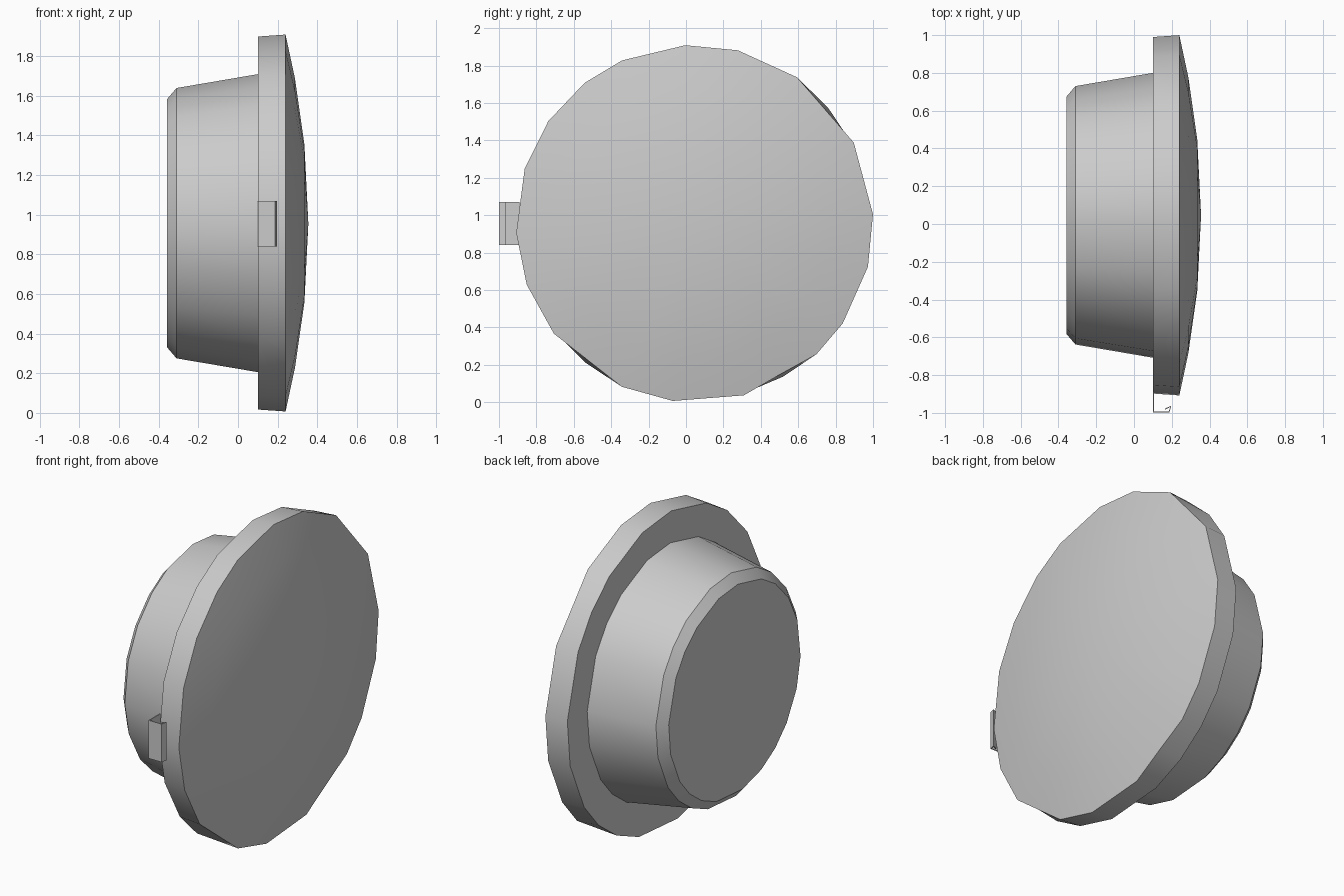
import bpy, bmesh
from math import sin, cos, radians

if "Cube" in bpy.data.objects:
    bpy.data.objects.remove(bpy.data.objects["Cube"], do_unlink=True)

grey = bpy.data.materials.new("light grey")
grey.use_nodes = True
colour = (0.6, 0.6, 0.6, 1)
grey.diffuse_color = colour
grey.node_tree.nodes["Principled BSDF"].inputs["Base Color"].default_value = colour

CY, CZ = 0.046, 0.955
# Uneven facets; the front rim skips a few of them with straight chords
ANGLES = [3, 27, 41, 55, 76, 93, 114, 128, 145, 162, 183, 200, 218, 232,
          246, 263, 286, 300, 313, 326, 346]
CHORDS = {41, 232, 300}


def finish(name, bm):
    bmesh.ops.recalc_face_normals(bm, faces=bm.faces)
    mesh = bpy.data.meshes.new(name)
    bm.to_mesh(mesh)
    bm.free()
    mesh.materials.append(grey)
    obj = bpy.data.objects.new(name, mesh)
    bpy.context.collection.objects.link(obj)
    return obj


def smooth(obj, angle):
    bpy.ops.object.select_all(action="DESELECT")
    obj.select_set(True)
    bpy.context.view_layer.objects.active = obj
    bpy.ops.object.shade_smooth_by_angle(angle=radians(angle))


def lathe(name, profile, apex=None, cap_back=False):
    """Turn (x, radius) rings about the x axis, closing the ends on request."""
    bm = bmesh.new()
    rings = []
    for x, radius in profile:
        ring = []
        for a in ANGLES:
            r = radius * (cos(radians(14)) if a in CHORDS and x > 0.2 else 1)
            t = radians(a)
            ring.append(bm.verts.new((x, CY + r * cos(t), CZ + r * sin(t))))
        rings.append(ring)
    n = len(ANGLES)
    for a, b in zip(rings, rings[1:]):
        for i in range(n):
            j = (i + 1) % n
            bm.faces.new((a[i], a[j], b[j], b[i]))
    if cap_back:
        bm.faces.new(rings[0])
    if apex is not None:
        tip = bm.verts.new((apex, CY, CZ))
        for i in range(n):
            bm.faces.new((rings[-1][i], rings[-1][(i + 1) % n], tip))
    obj = finish(name, bm)
    smooth(obj, 32)
    return obj


# Tapered drum with a chamfered back
lathe("rear_drum", [(-0.357, 0.63), (-0.31, 0.685), (0.10, 0.755)], cap_back=True)

# Wide lid with a shallow domed face
lathe("domed_lid", [(0.10, 0.755), (0.10, 0.945), (0.24, 0.955),
                    (0.288, 0.73), (0.335, 0.4)], apex=0.355)

# Thin bent catch on the lid edge
path = [(0.103, -0.89), (0.103, -0.996), (0.185, -0.996),
        (0.195, -0.965), (0.165, -0.98)]
bm = bmesh.new()
low, high = [[bm.verts.new((x, y, z)) for x, y in path] for z in (0.84, 1.07)]
for i in range(len(path) - 1):
    bm.faces.new((low[i], low[i + 1], high[i + 1], high[i]))
catch = finish("side_catch", bm)
solid = catch.modifiers.new("thickness", "SOLIDIFY")
solid.thickness = 0.007
solid.offset = 0
